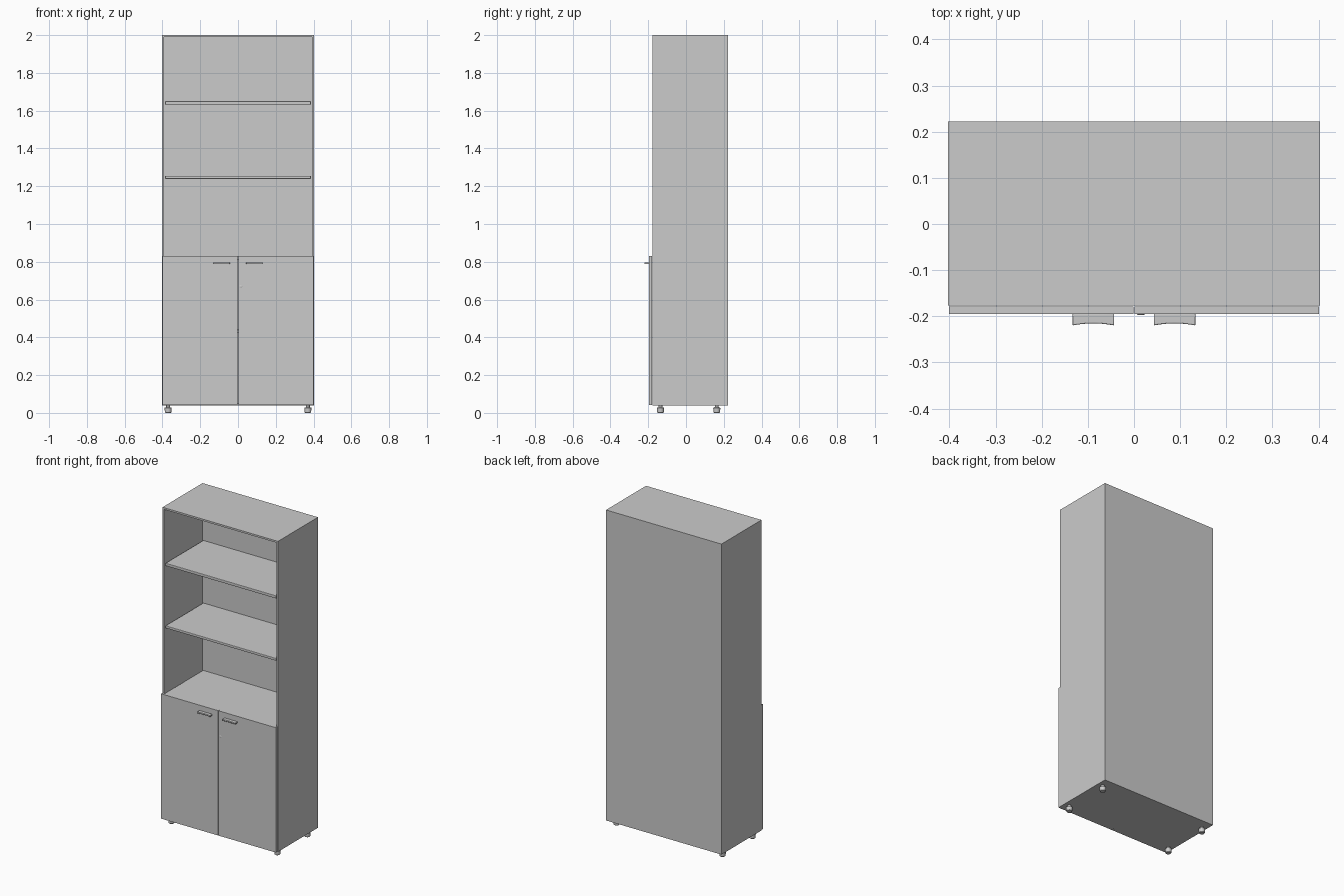
import bpy, bmesh
from math import cos, sin, tau
from mathutils import Vector

if "Cube" in bpy.data.objects:
    bpy.data.objects.remove(bpy.data.objects["Cube"])


def add_object(name, bm):
    bmesh.ops.recalc_face_normals(bm, faces=bm.faces)
    mesh = bpy.data.meshes.new(name)
    bm.to_mesh(mesh)
    bm.free()
    obj = bpy.data.objects.new(name, mesh)
    bpy.context.collection.objects.link(obj)
    return obj


def box_bm(lo, hi):
    bm = bmesh.new()
    bmesh.ops.create_cube(bm, size=1)
    lo, hi = Vector(lo), Vector(hi)
    for v in bm.verts:
        v.co = (lo + hi) / 2 + v.co * (hi - lo)
    return bm


def box(name, lo, hi, bevel=0):
    obj = add_object(name, box_bm(lo, hi))
    if bevel:
        mod = obj.modifiers.new("soft_edges", 'BEVEL')
        mod.width, mod.segments = bevel, 2
    return obj


def smooth(obj):
    bpy.ops.object.select_all(action='DESELECT')
    obj.select_set(True)
    bpy.context.view_layer.objects.active = obj
    bpy.ops.object.shade_smooth_by_angle()


def lathe(name, profile, centre, sides=24):
    """Closed turned solid from (radius, height) pairs."""
    bm = bmesh.new()
    rings = [[bm.verts.new((centre[0] + r * cos(tau * i / sides),
                            centre[1] + r * sin(tau * i / sides),
                            centre[2] + z)) for i in range(sides)]
             for r, z in profile]
    for a, b in zip(rings, rings[1:]):
        for i in range(sides):
            j = (i + 1) % sides
            bm.faces.new((a[i], a[j], b[j], b[i]))
    bm.faces.new(rings[0])
    bm.faces.new(rings[-1])
    obj = add_object(name, bm)
    smooth(obj)
    return obj


# Carcass: one box hollowed from the front, leaving sides, top, floor and back
T = 0.016
bm = box_bm((-0.403, -0.177, 0.04), (0.403, 0.222, 2.0))
front = min(bm.faces, key=lambda f: f.calc_center_median().y)
bmesh.ops.inset_region(bm, faces=[front], thickness=T)
inner = bmesh.ops.extrude_discrete_faces(bm, faces=[front])["faces"][0]
bmesh.ops.translate(bm, verts=inner.verts, vec=(0, 0.399 - T, 0))
add_object("carcass", bm)

# Shelves: two open ones, the counter above the doors and one behind them
box("upper_shelf", (-0.386, -0.172, 1.632), (0.386, 0.206, 1.65), 0.003)
box("middle_shelf", (-0.386, -0.172, 1.239), (0.386, 0.206, 1.255), 0.003)
box("counter_shelf", (-0.387, -0.176, 0.811), (0.387, 0.206, 0.828))
box("cupboard_shelf", (-0.386, -0.165, 0.425), (0.386, 0.206, 0.441), 0.003)

for side, label in ((-1, "left"), (1, "right")):
    # Door leaf
    xs = sorted((side * 0.0015, side * 0.401))
    box(label + "_door", (xs[0], -0.195, 0.042), (xs[1], -0.179, 0.83))

    # Handle: flat tab with a shallow concave front edge
    bm = bmesh.new()
    n = 10
    outline = [(0.045, -0.194)]
    for i in range(n + 1):
        t = 2 * i / n - 1
        outline.append((0.045 * t, -0.2155 - 0.0045 * t * t))
    outline.append((-0.045, -0.194))
    # start at the rear right, run along the front from right to left
    outline[1:-1] = outline[-2:0:-1]
    face = bm.faces.new([bm.verts.new((side * 0.088 + x, y, 0.787))
                         for x, y in outline])
    top = bmesh.ops.extrude_face_region(bm, geom=[face])["geom"]
    bmesh.ops.translate(bm, vec=(0, 0, 0.01),
                        verts=[g for g in top if isinstance(g, bmesh.types.BMVert)])
    handle = add_object(label + "_handle", bm)
    mod = handle.modifiers.new("soft_edges", 'BEVEL')
    mod.width, mod.segments = 0.002, 2
    smooth(handle)

    # Feet: short turned pads with a narrow neck
    for y, place in ((-0.135, "front"), (0.163, "back")):
        lathe(f"{place}_{label}_foot",
              [(0.014, 0), (0.017, 0.003), (0.019, 0.026), (0.017, 0.029),
               (0.010, 0.030), (0.010, 0.0405)], (side * 0.37, y, 0))

# Lock: small disc on the right door
lock = lathe("door_lock", [(0.008, 0), (0.008, 0.003), (0.007, 0.0035)], (0, 0, 0), 20)
lock.rotation_euler = (tau / 4, 0, 0)
lock.location = (0.015, -0.1935, 0.67)
